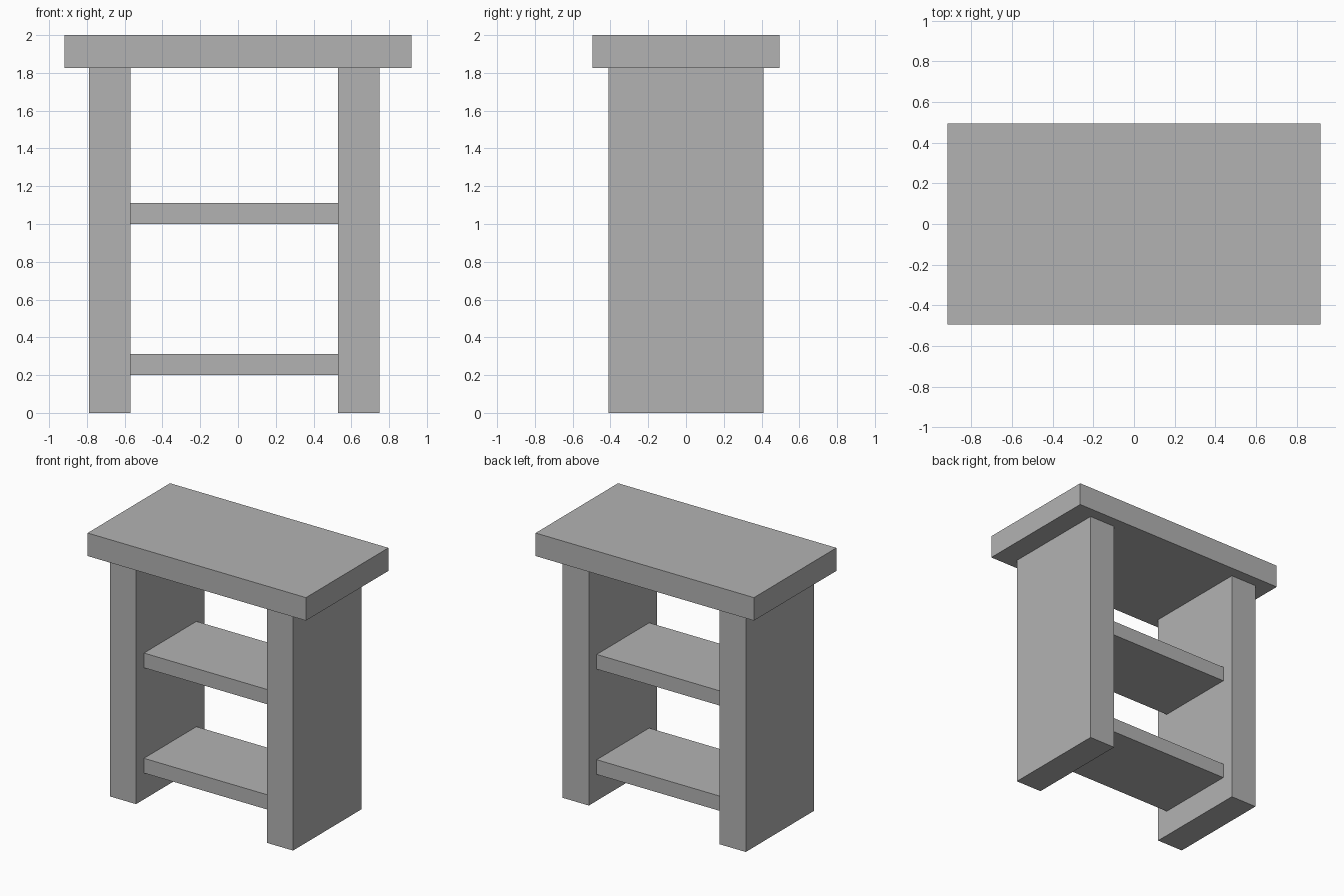
import bpy

default_cube = bpy.data.objects.get("Cube")
if default_cube:
    bpy.data.objects.remove(default_cube, do_unlink=True)

# One plain grey finish for every board
grey = bpy.data.materials.new("plain_grey")
grey.use_nodes = True
colour = (0.45, 0.45, 0.45, 1)
grey.diffuse_color = colour
grey.node_tree.nodes["Principled BSDF"].inputs["Base Color"].default_value = colour


def board(name, x, y, z):
    """Add a box spanning the given (low, high) range on each axis."""
    spans = (x, y, z)
    bpy.ops.mesh.primitive_cube_add(size=1, location=[(a + b) / 2 for a, b in spans])
    obj = bpy.context.object
    obj.name = name
    obj.scale = [b - a for a, b in spans]
    bpy.ops.object.transform_apply(location=False, rotation=False, scale=True)
    obj.data.materials.append(grey)
    return obj


TOP_UNDERSIDE = 1.825
RIGHT_INNER, LEFT_INNER = -0.57, 0.53
PANEL_WIDTH = 0.22
PANEL_Y = (-0.41, 0.41)
SHELF_Y = (-0.315, 0.315)

# Overhanging top
board("table_top", (-0.918, 0.918), (-0.495, 0.495), (TOP_UNDERSIDE, 2))

# Thick side panels
board("right_side_panel", (RIGHT_INNER - PANEL_WIDTH, RIGHT_INNER), PANEL_Y, (0, TOP_UNDERSIDE))
board("left_side_panel", (LEFT_INNER, LEFT_INNER + PANEL_WIDTH), PANEL_Y, (0, TOP_UNDERSIDE))

# Shelves between the panels
for name, base in (("lower_shelf", 0.2), ("upper_shelf", 1.0)):
    board(name, (RIGHT_INNER, LEFT_INNER), SHELF_Y, (base, base + 0.112))
